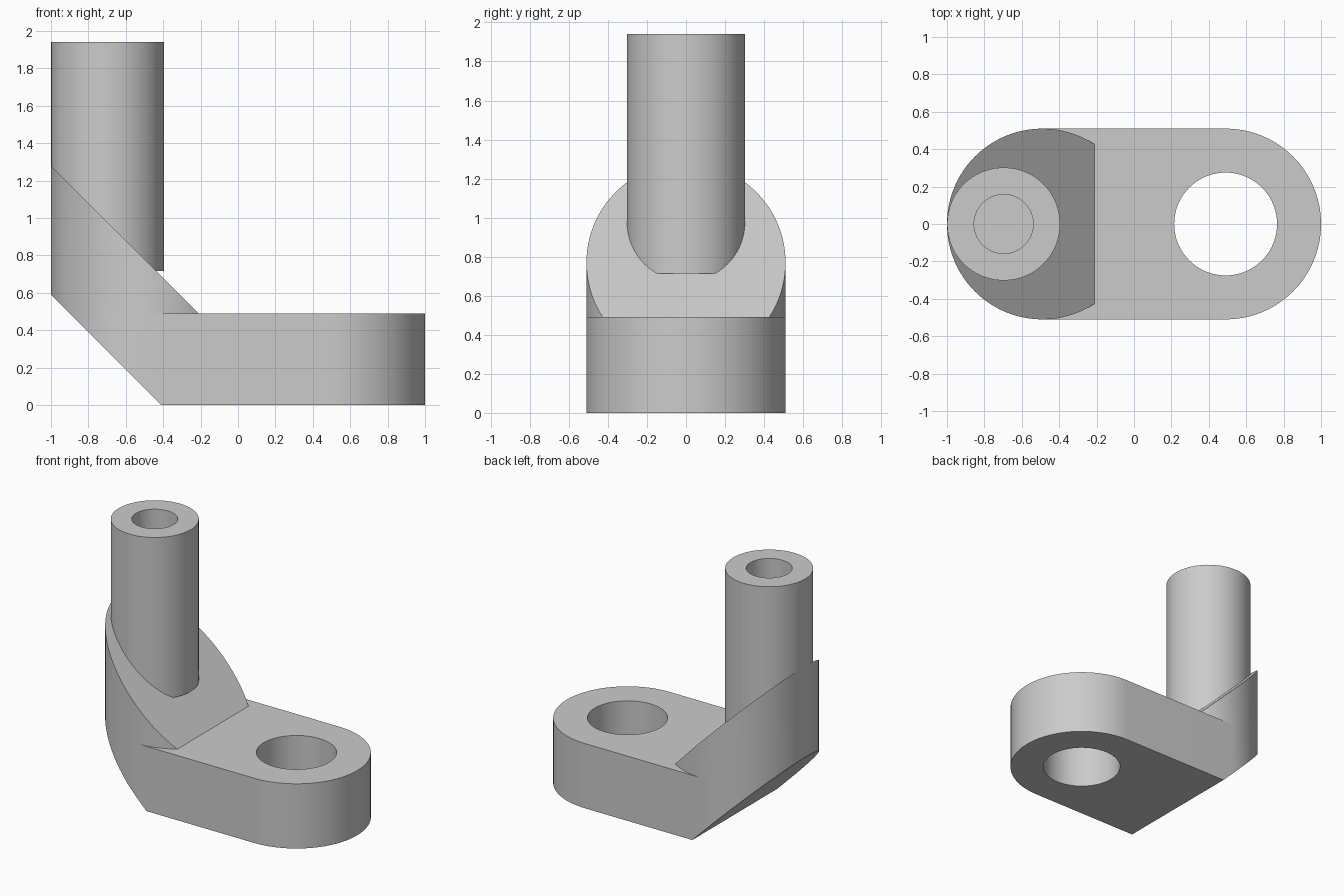
import bpy, bmesh
from math import radians, cos, sin, pi
from mathutils import Vector

if "Cube" in bpy.data.objects:
    bpy.data.objects.remove(bpy.data.objects["Cube"], do_unlink=True)

END_X, END_R = 0.49, 0.51      # rounded ends of the plan outline
SLAB_TOP = 0.49
POST_X = -0.697

grey = bpy.data.materials.new("plain grey")
grey.use_nodes = True
grey.diffuse_color = (0.6, 0.6, 0.6, 1)
grey.node_tree.nodes["Principled BSDF"].inputs["Base Color"].default_value = grey.diffuse_color


def arc(cx, r, start, end, steps):
    angles = [start + (end - start) * i / steps for i in range(steps + 1)]
    return [(cx + r * cos(a), r * sin(a)) for a in angles]


def circle(cx, r):
    return arc(cx, r, 0, 2 * pi, 96)[:-1]


def prism(name, outline, z0, z1, cuts=()):
    """Extrude a plan outline; each cut is (point, normal) and removes the normal's side."""
    bm = bmesh.new()
    face = bm.faces.new([bm.verts.new((x, y, z0)) for x, y in outline])
    top = bmesh.ops.extrude_face_region(bm, geom=[face])["geom"]
    bmesh.ops.translate(bm, vec=(0, 0, z1 - z0),
                        verts=[v for v in top if isinstance(v, bmesh.types.BMVert)])
    for point, normal in cuts:
        bmesh.ops.bisect_plane(bm, geom=bm.verts[:] + bm.edges[:] + bm.faces[:],
                               plane_co=Vector(point), plane_no=Vector(normal), clear_outer=True)
        bmesh.ops.holes_fill(bm, edges=[e for e in bm.edges if e.is_boundary])
    bmesh.ops.recalc_face_normals(bm, faces=bm.faces[:])
    mesh = bpy.data.meshes.new(name)
    bm.to_mesh(mesh)
    bm.free()
    mesh.materials.append(grey)
    obj = bpy.data.objects.new(name, mesh)
    bpy.context.collection.objects.link(obj)
    return obj


def combine(obj, other, operation):
    mod = obj.modifiers.new(operation.title(), "BOOLEAN")
    mod.operation, mod.solver, mod.object = operation, "EXACT", other
    bpy.ops.object.select_all(action="DESELECT")
    bpy.context.view_layer.objects.active = obj
    obj.select_set(True)
    bpy.ops.object.modifier_apply(modifier=mod.name)


# Flat slab and sloping arm share the slanted underside
underside = ((-0.41, 0, 0), (-1, 0, -1))
upper_slope = ((-0.21, 0, SLAB_TOP), (1, 0, 1))
stadium = arc(END_X, END_R, -pi / 2, pi / 2, 48) + arc(-END_X, END_R, pi / 2, 1.5 * pi, 48)
body = prism("bracket_body", stadium, 0, SLAB_TOP, [underside])
arm = prism("sloping_arm", circle(-END_X, END_R), SLAB_TOP, 1.4, [underside, upper_slope])
post = prism("upright_post", circle(POST_X, 0.302), 0.715, 1.94)

# Through hole in the slab and blind bore in the post
slab_hole = prism("slab_hole_cutter", circle(END_X, 0.275), -0.2, 0.8)
post_bore = prism("post_bore_cutter", circle(POST_X, 0.158), 1.0, 2.2)

combine(body, arm, "UNION")
combine(body, slab_hole, "DIFFERENCE")
combine(body, post_bore, "DIFFERENCE")
combine(post, post_bore, "DIFFERENCE")
for helper in (arm, slab_hole, post_bore):
    bpy.data.objects.remove(helper, do_unlink=True)

# Smooth round walls, crisp edges
for obj in (body, post):
    bpy.ops.object.select_all(action="DESELECT")
    obj.select_set(True)
    bpy.context.view_layer.objects.active = obj
    bpy.ops.object.shade_smooth_by_angle(angle=radians(20))
